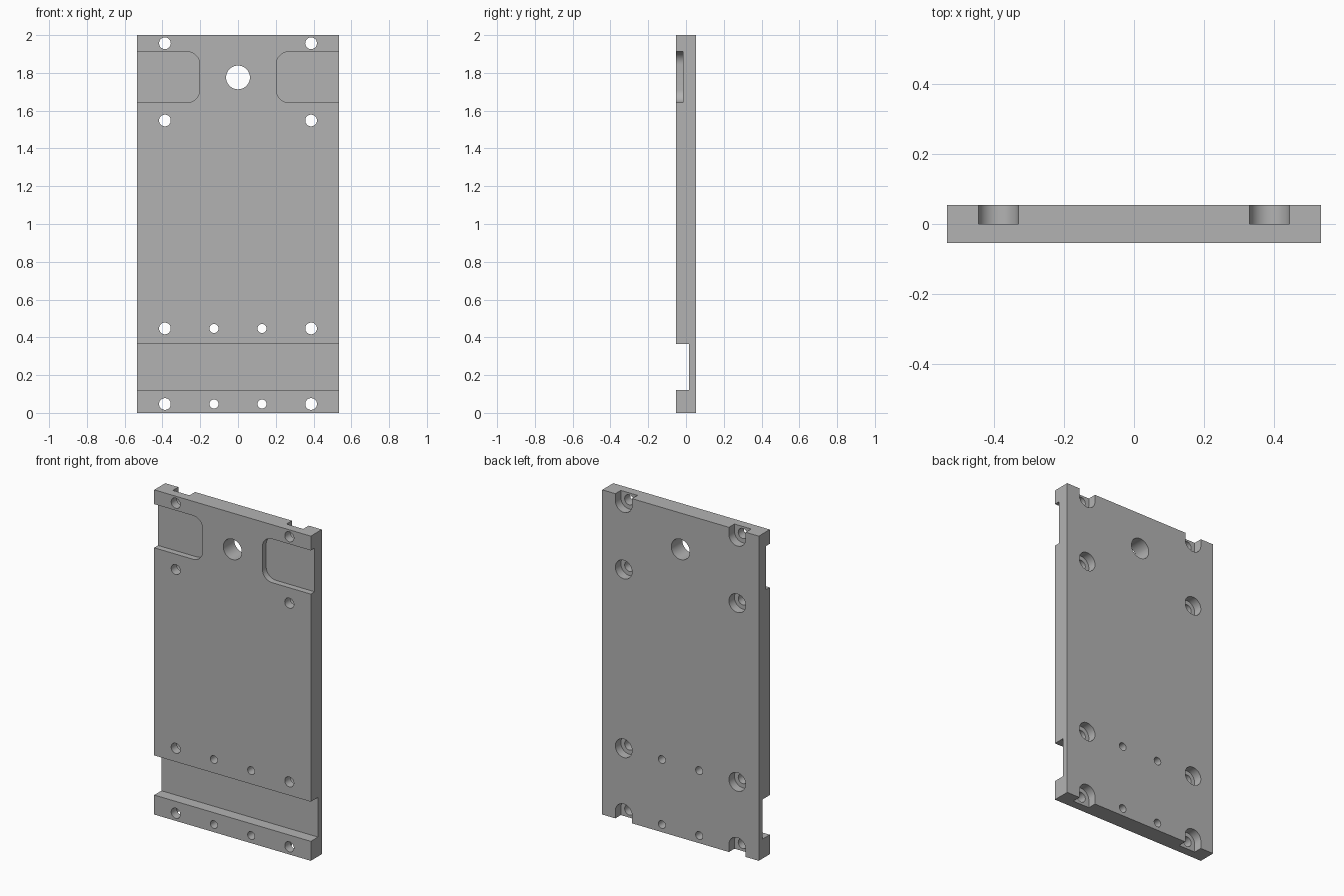
import bpy, bmesh, math
from mathutils import Matrix

cube = bpy.data.objects.get("Cube")
if cube:
    bpy.data.objects.remove(cube, do_unlink=True)

W, H, T = 1.067, 2.0, 0.107      # plate width, height, thickness
FRONT, BACK = -T / 2, T / 2

grey = bpy.data.materials.new("machined grey")
grey.use_nodes = True
colour = (0.45, 0.45, 0.45, 1)
grey.diffuse_color = colour
grey.node_tree.nodes["Principled BSDF"].inputs["Base Color"].default_value = colour


def make_object(name, bm):
    mesh = bpy.data.meshes.new(name)
    bmesh.ops.recalc_face_normals(bm, faces=bm.faces)
    bm.to_mesh(mesh)
    bm.free()
    mesh.materials.append(grey)
    obj = bpy.data.objects.new(name, mesh)
    bpy.context.collection.objects.link(obj)
    return obj


def box(name, x0, x1, y0, y1, z0, z1):
    bm = bmesh.new()
    bmesh.ops.create_cube(bm, size=1, matrix=Matrix.Translation(
        ((x0 + x1) / 2, (y0 + y1) / 2, (z0 + z1) / 2)) @ Matrix.Diagonal((x1 - x0, y1 - y0, z1 - z0, 1)))
    return make_object(name, bm)


def prism(name, outline, y0, y1):
    """Extrude an outline of (x, z) points from y0 to y1."""
    bm = bmesh.new()
    face = bm.faces.new([bm.verts.new((x, y0, z)) for x, z in outline])
    moved = bmesh.ops.extrude_face_region(bm, geom=[face])["geom"]
    bmesh.ops.translate(bm, vec=(0, y1 - y0, 0),
                        verts=[v for v in moved if isinstance(v, bmesh.types.BMVert)])
    return make_object(name, bm)


def arc(x, z, r, start, end, n):
    angles = [math.radians(start + (end - start) * i / n) for i in range(n + 1)]
    return [(x + r * math.cos(a), z + r * math.sin(a)) for a in angles]


def cut(target, cutter):
    cutter.hide_render = True
    mod = target.modifiers.new("cut", 'BOOLEAN')
    mod.operation, mod.solver, mod.object = 'DIFFERENCE', 'EXACT', cutter
    bpy.context.view_layer.objects.active = target
    bpy.ops.object.modifier_apply(modifier=mod.name)
    bpy.data.objects.remove(cutter, do_unlink=True)


def drill(x, z, r):
    cut(plate, prism("drill", arc(x, z, r, 0, 360, 40)[:-1], -T, T))


plate = box("mounting_plate", -W / 2, W / 2, FRONT, BACK, 0, H)

# Cross groove in the lower front
cut(plate, box("groove_cutter", -1, 1, -T, 0.016, 0.12, 0.364))

# Rounded side pockets in the upper front
for s in (-1, 1):
    inner, low, high, r = 0.203, 1.643, 1.912, 0.067
    outline = [(1, low), (1, high)]
    outline += arc(inner + r, high - r, r, 90, 180, 12)
    outline += arc(inner + r, low + r, r, 180, 270, 12)
    cut(plate, prism("pocket_cutter", [(s * x, z) for x, z in outline], -T, -0.016))

# Bolt holes with counterbores in the back; the end rows open at the plate edge
R = 0.057
for s in (-1, 1):
    x = s * 0.387
    for z in (0.047, 0.447, 1.548, 1.957):
        if z < 0.1:
            outline = arc(x, z, R, 0, 180, 24) + [(x - R, -0.1), (x + R, -0.1)]
        elif z > 1.9:
            outline = arc(x, z, R, 180, 360, 24) + [(x + R, H + 0.1), (x - R, H + 0.1)]
        else:
            outline = arc(x, z, R, 0, 360, 48)[:-1]
        cut(plate, prism("counterbore_cutter", outline, 0, T))
        drill(x, z, 0.031)
    # Small pin holes
    for z in (0.047, 0.447):
        drill(s * 0.127, z, 0.024)

# Large centre hole
drill(0, 1.776, 0.063)

# Smooth bores with crisp edges
bpy.ops.object.select_all(action='DESELECT')
plate.select_set(True)
bpy.context.view_layer.objects.active = plate
bpy.ops.object.shade_smooth_by_angle(angle=math.radians(30))
